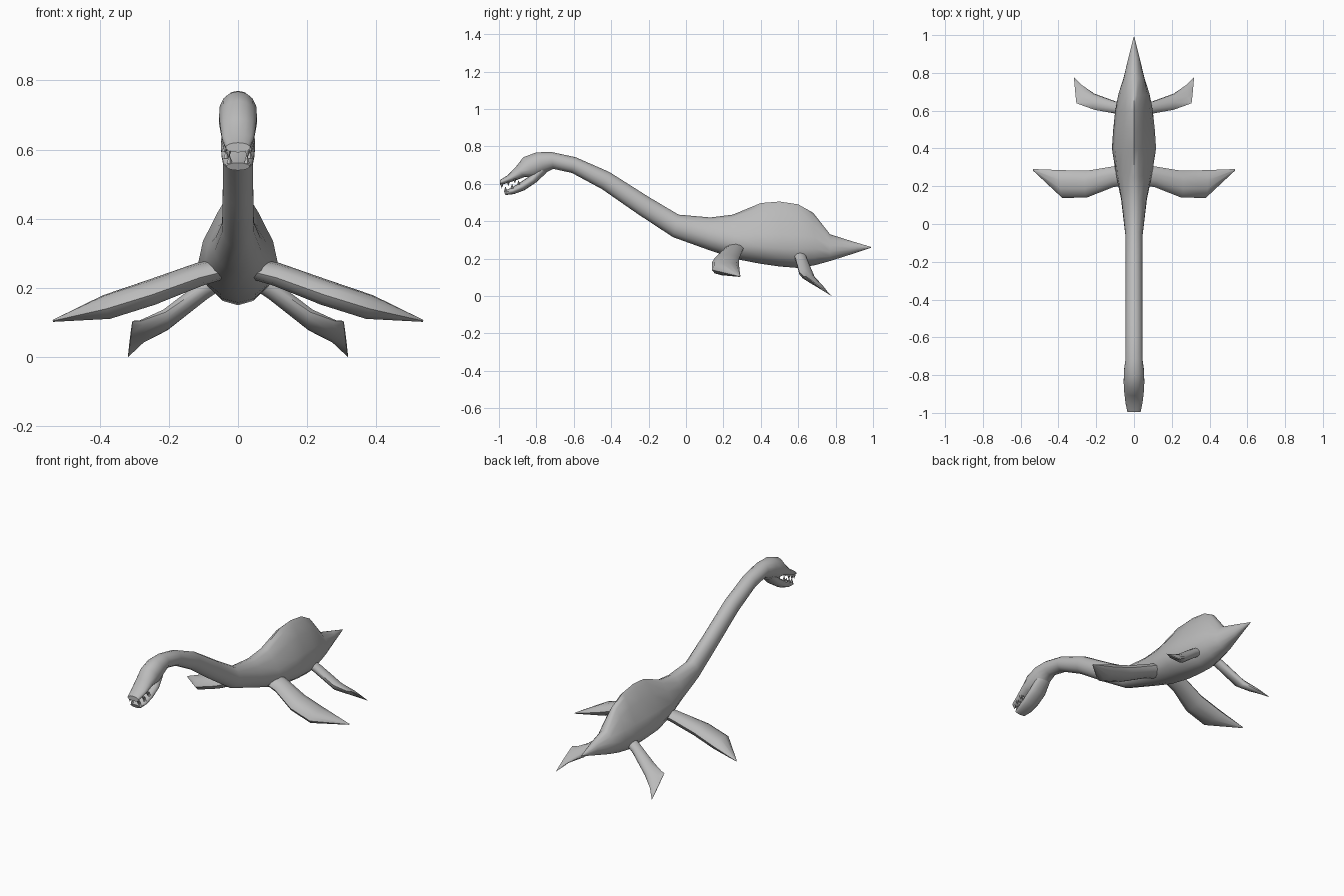
import bpy, bmesh, math
from mathutils import Vector

skin = bpy.data.materials.new("grey skin")
skin.diffuse_color = (0.5, 0.5, 0.5, 1)


def finish(name, bm, angle=50):
    bmesh.ops.remove_doubles(bm, verts=bm.verts, dist=0.0005)
    bmesh.ops.recalc_face_normals(bm, faces=bm.faces)
    me = bpy.data.meshes.new(name)
    bm.to_mesh(me)
    bm.free()
    me.materials.append(skin)
    ob = bpy.data.objects.new(name, me)
    bpy.context.collection.objects.link(ob)
    bpy.ops.object.select_all(action='DESELECT')
    ob.select_set(True)
    bpy.context.view_layer.objects.active = ob
    bpy.ops.object.shade_smooth_by_angle(angle=math.radians(angle))
    return ob


def loft(name, rings, angle=50):
    """Skin a list of closed rings and cap both ends."""
    bm = bmesh.new()
    rows = [[bm.verts.new(p) for p in r] for r in rings]
    n = len(rows[0])
    for a, b in zip(rows, rows[1:]):
        for i in range(n):
            j = (i + 1) % n
            bm.faces.new((a[i], a[j], b[j], b[i]))
    bm.faces.new(rows[0])
    bm.faces.new(rows[-1])
    return finish(name, bm, angle)


def section(ty, tz, by, bz, hw, mid=0.5, narrow=0.0, n=14):
    """Ring between a top and a bottom point; narrow pinches the upper half."""
    top, bot = Vector((0, ty, tz)), Vector((0, by, bz))
    ring = []
    for i in range(n):
        a = 2 * math.pi * i / n + math.pi / 2
        s, c = math.sin(a), math.cos(a)
        h = mid + (1 - mid) * s if s > 0 else mid + mid * s
        p = bot.lerp(top, h)
        p.x = hw * c * (1 - narrow * max(s, 0))
        ring.append(p)
    return ring


# Tail, humped trunk, neck and skull: top y, z, bottom y, z, half width
loft("body", [section(*s) for s in (
    (0.99, 0.262, 0.99, 0.258, 0.002),
    (0.88, 0.295, 0.88, 0.222, 0.03),
    (0.77, 0.33, 0.77, 0.187, 0.058, 0.45, 0.2),
    (0.68, 0.445, 0.69, 0.165, 0.085, 0.4, 0.6),
    (0.60, 0.49, 0.60, 0.15, 0.102, 0.38, 0.65),
    (0.50, 0.505, 0.50, 0.158, 0.113, 0.36, 0.65),
    (0.40, 0.497, 0.40, 0.172, 0.12, 0.36, 0.6),
    (0.25, 0.435, 0.27, 0.197, 0.098, 0.4, 0.4),
    (0.13, 0.42, 0.13, 0.243, 0.07, 0.45, 0.2),
    (-0.04, 0.435, -0.07, 0.315, 0.047),
    (-0.20, 0.53, -0.26, 0.44, 0.045),
    (-0.41, 0.663, -0.45, 0.572, 0.045),
    (-0.59, 0.742, -0.61, 0.658, 0.045),
    (-0.72, 0.77, -0.71, 0.68, 0.046),
    (-0.80, 0.768, -0.75, 0.66, 0.054),
    (-0.87, 0.742, -0.80, 0.632, 0.056),
    (-0.91, 0.69, -0.86, 0.637, 0.053),
    (-0.955, 0.645, -0.92, 0.615, 0.047),
    (-0.995, 0.62, -0.995, 0.592, 0.036))])

# Lower jaw hanging open below the skull
loft("lower_jaw", [section(*s) for s in (
    (-0.80, 0.69, -0.745, 0.66, 0.042),
    (-0.845, 0.635, -0.80, 0.608, 0.051),
    (-0.89, 0.605, -0.865, 0.565, 0.049),
    (-0.935, 0.578, -0.92, 0.545, 0.044),
    (-0.975, 0.562, -0.965, 0.54, 0.034))])

# Teeth: y, gum z, tip z, distance from the centre line
for k, (y, z, tip, x) in enumerate((
        (-0.985, 0.598, 0.575, 0.027), (-0.95, 0.61, 0.588, 0.037),
        (-0.915, 0.625, 0.602, 0.041), (-0.965, 0.56, 0.588, 0.025),
        (-0.93, 0.575, 0.602, 0.034), (-0.895, 0.595, 0.62, 0.039))):
    bm = bmesh.new()
    for side in (-1, 1):
        base = [bm.verts.new((side * x + 0.009 * math.cos(a), y + 0.009 * math.sin(a), z))
                for a in (i * math.tau / 5 for i in range(5))]
        apex = bm.verts.new((side * x, y, tip))
        for i in range(5):
            bm.faces.new((base[i], base[(i + 1) % 5], apex))
        bm.faces.new(base)
    finish("tooth_pair_%d" % (k + 1), bm, 30)


def flipper(name, stations, n=10):
    """Paddle from stations of leading point, trailing point and half thickness."""
    st = [(Vector(a), Vector(b), h) for a, b, h in stations]
    span = (st[-1][0] + st[-1][1] - st[0][0] - st[0][1]).normalized()
    for side, label in ((1, "right"), (-1, "left")):
        rings = []
        for lead, trail, h in st:
            mid, half = (lead + trail) / 2, (lead - trail) / 2
            nrm = span.cross(half).normalized()
            ring = []
            for i in range(n):
                a = math.tau * i / n
                p = mid + half * math.cos(a) + nrm * h * math.sin(a)
                ring.append((side * p.x, p.y, p.z))
            rings.append(ring)
        loft(label + "_" + name, rings)


flipper("front_flipper", (
    ((0.05, 0.205, 0.245), (0.05, 0.315, 0.265), 0.03),
    ((0.11, 0.195, 0.23), (0.11, 0.305, 0.25), 0.033),
    ((0.25, 0.14, 0.18), (0.25, 0.282, 0.195), 0.037),
    ((0.38, 0.138, 0.14), (0.38, 0.285, 0.15), 0.036),
    ((0.535, 0.283, 0.105), (0.535, 0.291, 0.105), 0.003)))

flipper("hind_flipper", (
    ((0.05, 0.57, 0.235), (0.05, 0.64, 0.215), 0.025),
    ((0.10, 0.585, 0.205), (0.10, 0.65, 0.18), 0.026),
    ((0.21, 0.605, 0.13), (0.21, 0.69, 0.085), 0.025),
    ((0.28, 0.63, 0.105), (0.275, 0.735, 0.045), 0.016),
    ((0.305, 0.64, 0.105), (0.318, 0.778, 0.0), 0.003)))
